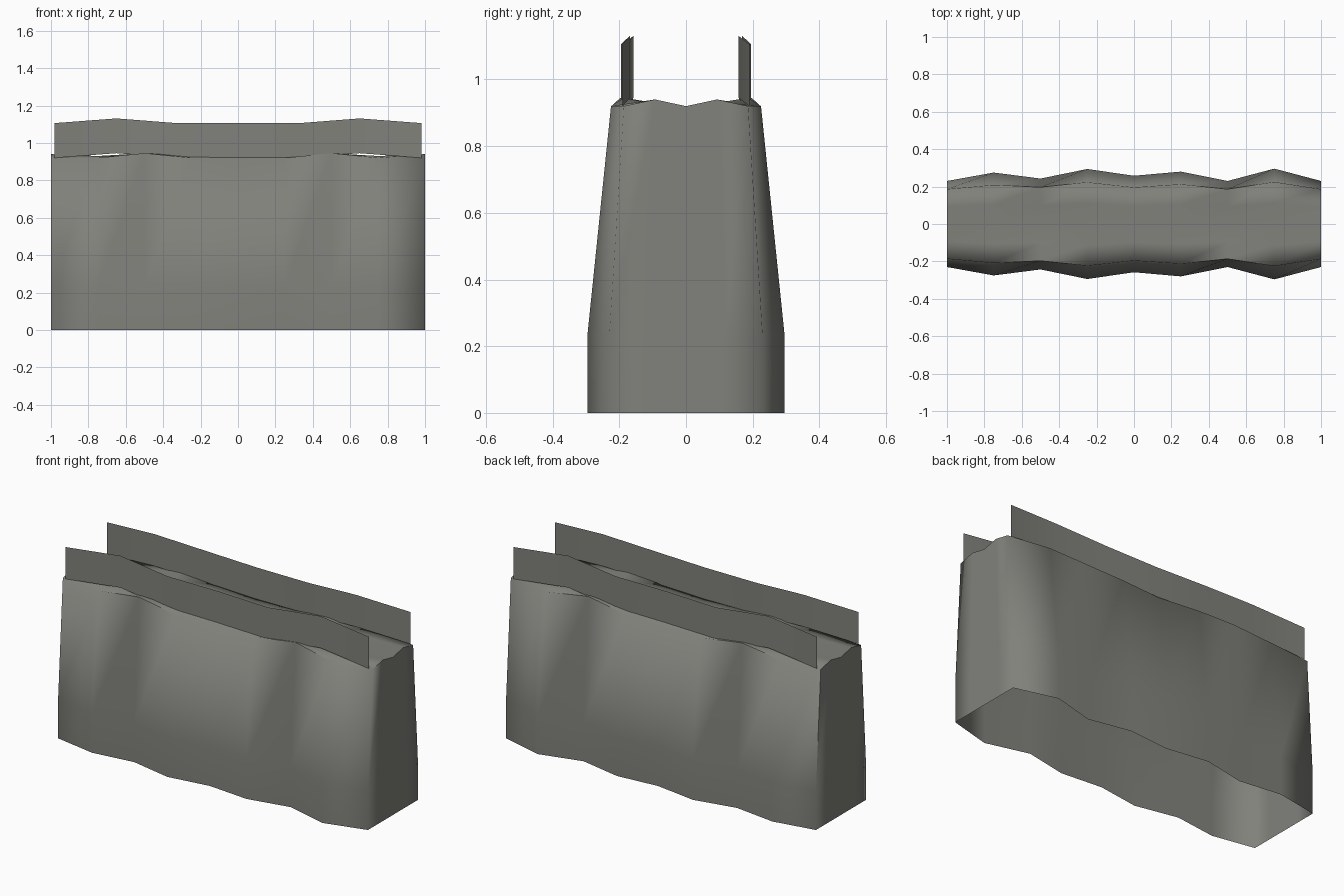
import bpy, math

if "Cube" in bpy.data.objects:
    bpy.data.objects.remove(bpy.data.objects["Cube"])

stone = bpy.data.materials.new("warm grey stone")
stone.diffuse_color = (0.22, 0.22, 0.2, 1)
stone.use_nodes = True
stone.node_tree.nodes["Principled BSDF"].inputs["Base Color"].default_value = stone.diffuse_color


def make(name, verts, faces, angle):
    me = bpy.data.meshes.new(name)
    me.from_pydata(verts, [], faces)
    me.materials.append(stone)
    ob = bpy.data.objects.new(name, me)
    bpy.context.collection.objects.link(ob)
    bpy.ops.object.select_all(action='DESELECT')
    ob.select_set(True)
    bpy.context.view_layer.objects.active = ob
    bpy.ops.object.shade_smooth_by_angle(angle=math.radians(angle))
    return ob


# Wall body: wavy plan outline, open underneath, tapering above a plinth
xs = [-1 + 0.25 * i for i in range(9)]
half = [0.23, 0.275, 0.243, 0.294, 0.258, 0.28, 0.23, 0.296, 0.23]
rim_z = [0.92, 0.92, 0.945, 0.92, 0.92, 0.92, 0.945, 0.92, 0.92]
fracs = [-1, -0.5, 0, 0.5, 1]


def taper(i):
    return 0.81 if i in (0, 2, 6, 8) else 0.76


border = ([(i, 0) for i in range(9)] + [(8, j) for j in (1, 2, 3)] +
          [(i, 4) for i in range(8, -1, -1)] + [(0, j) for j in (3, 2, 1)])
verts, faces, top = [], [], {}
for z in (0, 0.23):
    verts += [(xs[i], half[i] * fracs[j], z) for i, j in border]
# walkway surface with slight bumps
for i in range(9):
    for j in range(5):
        z = rim_z[i] if j in (0, 4) else (0.92 if j == 2 else 0.94 if i in (0, 8) else 0.93)
        top[i, j] = len(verts)
        verts.append((xs[i], half[i] * taper(i) * fracs[j], z))
n = len(border)
for k in range(n):
    m = (k + 1) % n
    faces.append((k, m, n + m, n + k))
    faces.append((n + k, n + m, top[border[m]], top[border[k]]))
for i in range(8):
    for j in range(4):
        faces.append((top[i, j], top[i + 1, j], top[i + 1, j + 1], top[i, j + 1]))
make("wall_body", verts, faces, 80)

# Parapets: thin wavy sheets along both edges, one the half-turn of the other
px = [-0.98, -0.65, -0.33, 0, 0.33, 0.65, 0.98]
py = [0.19, 0.168, 0.195, 0.18, 0.18, 0.157, 0.19]
pz = [0.92, 0.945, 0.92, 0.92, 0.92, 0.945, 0.92]
for name, s in (("back_parapet", 1), ("front_parapet", -1)):
    verts = [(s * x, s * y, z + h) for h in (0, 0.186) for x, y, z in zip(px, py, pz)]
    faces = [(k + 1, k, k + 7, k + 8) for k in range(6)]
    make(name, verts, faces, 30)
